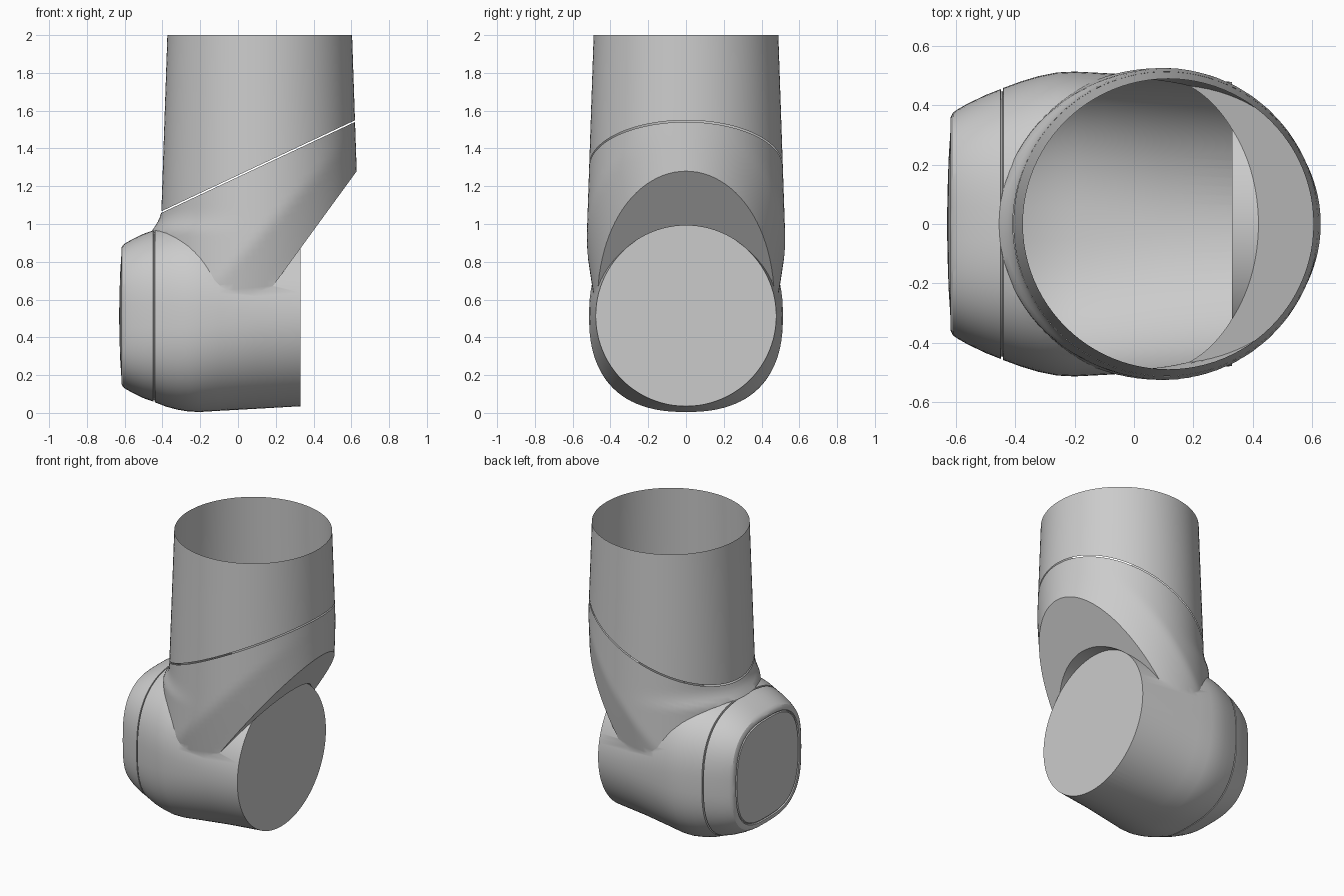
import bpy, bmesh, math
from mathutils import Vector, Matrix

if "Cube" in bpy.data.objects:
    bpy.data.objects.remove(bpy.data.objects["Cube"])

SEG = 96
CX = 0.115          # centre of the upright tube
CZ = 0.513          # height of the sideways tube axis
SEAM_SLOPE = 0.47
ANGLES = [2 * math.pi * i / SEG for i in range(SEG)]

grey = bpy.data.materials.new("light grey")
grey.use_nodes = True
grey.diffuse_color = (0.6, 0.6, 0.6, 1)
grey.node_tree.nodes["Principled BSDF"].inputs["Base Color"].default_value = (0.6, 0.6, 0.6, 1)


def finish(name, bm):
    bmesh.ops.recalc_face_normals(bm, faces=bm.faces)
    mesh = bpy.data.meshes.new(name)
    bm.to_mesh(mesh)
    bm.free()
    mesh.materials.append(grey)
    obj = bpy.data.objects.new(name, mesh)
    bpy.context.collection.objects.link(obj)
    return obj


def loft(name, rings, capped=True):
    bm = bmesh.new()
    loops = [[bm.verts.new(p) for p in ring] for ring in rings]
    for a, b in zip(loops, loops[1:]):
        for i in range(SEG):
            j = (i + 1) % SEG
            bm.faces.new((a[i], a[j], b[j], b[i]))
    if capped:
        bm.faces.new(loops[0])
        bm.faces.new(loops[-1])
    return finish(name, bm)


def boolean(target, tool, operation):
    mod = target.modifiers.new("join", 'BOOLEAN')
    mod.operation = operation
    mod.solver = 'EXACT'
    mod.object = tool
    bpy.context.view_layer.objects.active = target
    bpy.ops.object.modifier_apply(modifier=mod.name)
    bpy.data.objects.remove(tool)


def smooth(obj):
    bpy.ops.object.select_all(action='DESELECT')
    obj.select_set(True)
    bpy.context.view_layer.objects.active = obj
    bpy.ops.object.shade_smooth_by_angle(angle=math.radians(28))


def radius(z):
    return 0.489 + 0.034 * (2 - z)


def seam_height(a, drop=0.0):
    z = 1.3
    for _ in range(8):
        z = 1.07 - drop + (CX + radius(z) * math.cos(a) + 0.4) * SEAM_SLOPE
    return z


def tube_point(a, z):
    return Vector((CX + radius(z) * math.cos(a), radius(z) * math.sin(a), z))


def collar_point(a, t):
    # From the seam down into the body, narrowing below a diagonal ridge
    z = seam_height(a, 0.009) * (1 - t) + 0.5 * t
    p = tube_point(a, z)
    below = max(0, min(0.35, 0.6 + (p.x + 0.2) * 1.07 - z))
    p.y *= 1 - 0.36 * below
    # Soft flare where the collar meets the round end
    push = min(0.045, 3.7 * max(0, 1.08 - z) ** 2) * max(0, -math.cos(a)) ** 2
    p.x += push * math.cos(a)
    p.y += push * math.sin(a)
    return p


def section(x, half_y, half_z, n):
    def power(v):
        return math.copysign(abs(v) ** (2 / n), v)
    return [Vector((x, half_y * power(math.cos(a)), CZ + half_z * power(math.sin(a))))
            for a in ANGLES]


# Upper sleeve, open at both ends
sleeve = loft("upper_sleeve", [[tube_point(a, 2 * t + seam_height(a) * (1 - t)) for a in ANGLES]
                               for t in (0, 0.5, 1)], capped=False)
smooth(sleeve)

# Sideways housing with round open side, grooved end cover and bulged panel
profile = [
    (0.345, 0.477, 0.477, 2), (0.1, 0.495, 0.491, 2.1), (-0.1, 0.508, 0.502, 2.3),
    (-0.2, 0.513, 0.508, 2.42), (-0.26, 0.51, 0.506, 2.48), (-0.32, 0.498, 0.496, 2.52),
    (-0.38, 0.48, 0.48, 2.58), (-0.44, 0.458, 0.457, 2.62),
    (-0.442, 0.446, 0.446, 2.62), (-0.447, 0.446, 0.446, 2.62),
    (-0.449, 0.454, 0.453, 2.63), (-0.5, 0.434, 0.435, 2.7), (-0.56, 0.405, 0.406, 2.8),
    (-0.595, 0.385, 0.386, 2.85), (-0.609, 0.375, 0.376, 2.9), (-0.617, 0.36, 0.361, 2.9),
    (-0.617, 0.34, 0.345, 2.9), (-0.609, 0.337, 0.342, 2.9), (-0.609, 0.332, 0.337, 2.9),
    (-0.617, 0.328, 0.333, 2.9), (-0.624, 0.22, 0.225, 2.7), (-0.628, 0.1, 0.1, 2.4),
    (-0.629, 0.02, 0.02, 2),
]
housing = loft("joint_housing", [section(*p) for p in profile])

# Collar, trimmed by a sloping plane on the open side
collar = loft("collar", [[collar_point(a, i / 24) for a in ANGLES] for i in range(25)])
bm = bmesh.new()
bmesh.ops.create_cube(bm, size=3)
lean = math.atan2(0.295, 0.405)
bm.transform(Matrix.Translation((0.33, 0, 0.87)) @ Matrix.Rotation(lean, 4, 'Y')
             @ Matrix.Translation((1.5, 0, 0)))
boolean(collar, finish("slope_cutter", bm), 'DIFFERENCE')
boolean(housing, collar, 'UNION')

# Round pocket in front of the flat disc
boolean(housing, loft("pocket_cutter", [section(x, 0.479, 0.479, 2) for x in (0.33, 1)]),
        'DIFFERENCE')

# Open the collar at the seam
bm = bmesh.new()
bm.from_mesh(housing.data)
up = Vector((-SEAM_SLOPE, 0, 1)).normalized()
lid = [f for f in bm.faces if f.normal.dot(up) > 0.98
       and all(abs(v.co.z - 1.061 - (v.co.x + 0.4) * SEAM_SLOPE) < 0.003 for v in f.verts)]
bmesh.ops.delete(bm, geom=lid, context='FACES')
bm.to_mesh(housing.data)
bm.free()
smooth(housing)
